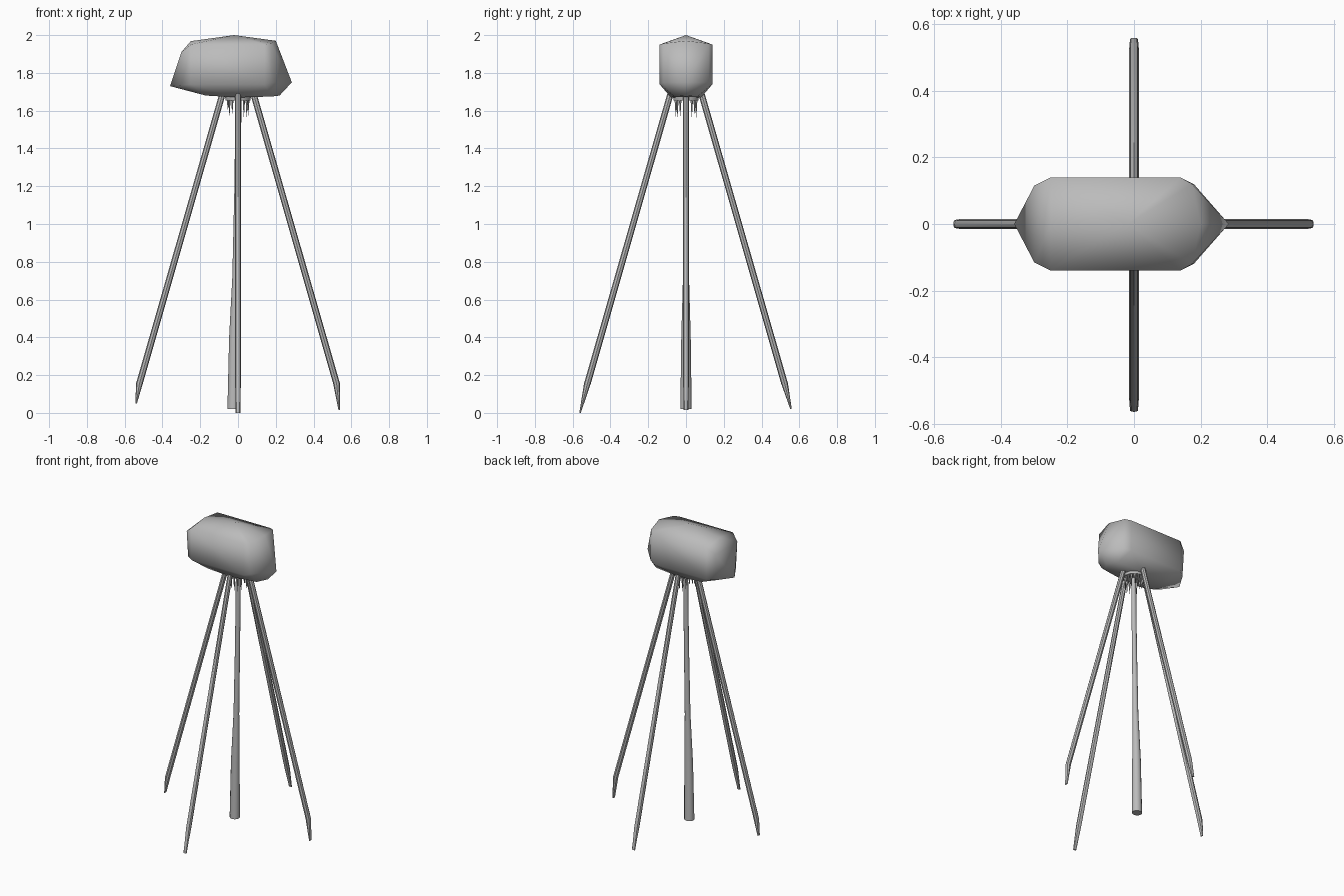
import bpy, bmesh, random
from math import cos, sin, pi
from mathutils import Vector, Matrix

if "Cube" in bpy.data.objects:
    bpy.data.objects.remove(bpy.data.objects["Cube"])

grey = bpy.data.materials.new("plain grey")
grey.use_nodes = True
grey.diffuse_color = (0.5, 0.5, 0.5, 1)
grey.node_tree.nodes["Principled BSDF"].inputs["Base Color"].default_value = (0.5, 0.5, 0.5, 1)


def finish(name, bm, angle):
    bmesh.ops.recalc_face_normals(bm, faces=bm.faces[:])
    mesh = bpy.data.meshes.new(name)
    bm.to_mesh(mesh)
    bm.free()
    mesh.materials.append(grey)
    obj = bpy.data.objects.new(name, mesh)
    bpy.context.collection.objects.link(obj)
    bpy.ops.object.select_all(action='DESELECT')
    obj.select_set(True)
    bpy.context.view_layer.objects.active = obj
    bpy.ops.object.shade_smooth_by_angle(angle=angle)
    return obj


def tube(bm, rings, sides):
    """Skin a list of (centre, radius along x, radius along y) rings, closed at both ends."""
    loops = [[bm.verts.new(Vector(c) + Vector((rx * cos(2 * pi * i / sides),
                                               ry * sin(2 * pi * i / sides), 0)))
              for i in range(sides)] for c, rx, ry in rings]
    for a, b in zip(loops, loops[1:]):
        for i in range(sides):
            j = (i + 1) % sides
            bm.faces.new((a[i], a[j], b[j], b[i]))
    bm.faces.new(loops[0])
    bm.faces.new(loops[-1])


# Faceted hood: hull of a centre profile and mirrored side points
centre = [(-.36, 1.73), (-.25, 1.968), (-.02, 2.0), (.2, 1.97), (.285, 1.75), (.22, 1.68)]
side = [(-.3, .115, 1.91), (-.25, .14, 1.95), (.14, .14, 1.95), (.175, .12, 1.955),
        (.18, .12, 1.75), (.14, .14, 1.74), (-.25, .14, 1.74), (-.3, .1, 1.735),
        (-.17, .08, 1.68), (0, .08, 1.67), (.18, .06, 1.675)]
bm = bmesh.new()
for x, z in centre:
    bm.verts.new((x, 0, z))
for x, y, z in side:
    for s in (-1, 1):
        bm.verts.new((x, s * y, z))
bmesh.ops.convex_hull(bm, input=bm.verts[:])
bmesh.ops.dissolve_limit(bm, angle_limit=0.03, verts=bm.verts[:], edges=bm.edges[:])
finish("hood", bm, pi)

# Four splayed legs ending in slanted blades
legs = [("left_leg", 0, .54, .015), ("back_leg", pi / 2, .56, .02),
        ("right_leg", pi, .543, .05), ("front_leg", -pi / 2, .565, 0)]
for name, turn, reach, foot in legs:
    bm = bmesh.new()
    tube(bm, [((.082, 0, 1.69), .017, .015), ((.522, 0, .155), .018, .015),
              ((reach - .004, 0, foot), .004, .012)], 8)
    bmesh.ops.transform(bm, matrix=Matrix.Rotation(turn, 4, 'Z'), verts=bm.verts[:])
    finish(name, bm, .7)

# Central hanging trunk, flared towards the bottom
bm = bmesh.new()
tube(bm, [((.003, 0, 1.68), .016, .014), ((-.003, 0, 1.2), .016, .014),
          ((-.012, 0, .72), .018, .016), ((-.02, 0, .4), .027, .025),
          ((-.024, 0, .02), .032, .03)], 12)
finish("trunk", bm, .7)

# Collar under the hood
bm = bmesh.new()
tube(bm, [((0, 0, 1.69), .07, .07), ((0, 0, 1.655), .066, .066)], 16)
finish("collar", bm, .7)

# Ring of uneven hanging spikes
random.seed(4)
bm = bmesh.new()
for i in range(16):
    a = 2 * pi * (i + .5) / 16
    x, y = .055 * cos(a), .055 * sin(a)
    tube(bm, [((x, y, 1.66), .007, .007),
              ((x, y, random.uniform(1.56, 1.62)), .001, .001)], 5)
finish("spikes", bm, .7)
